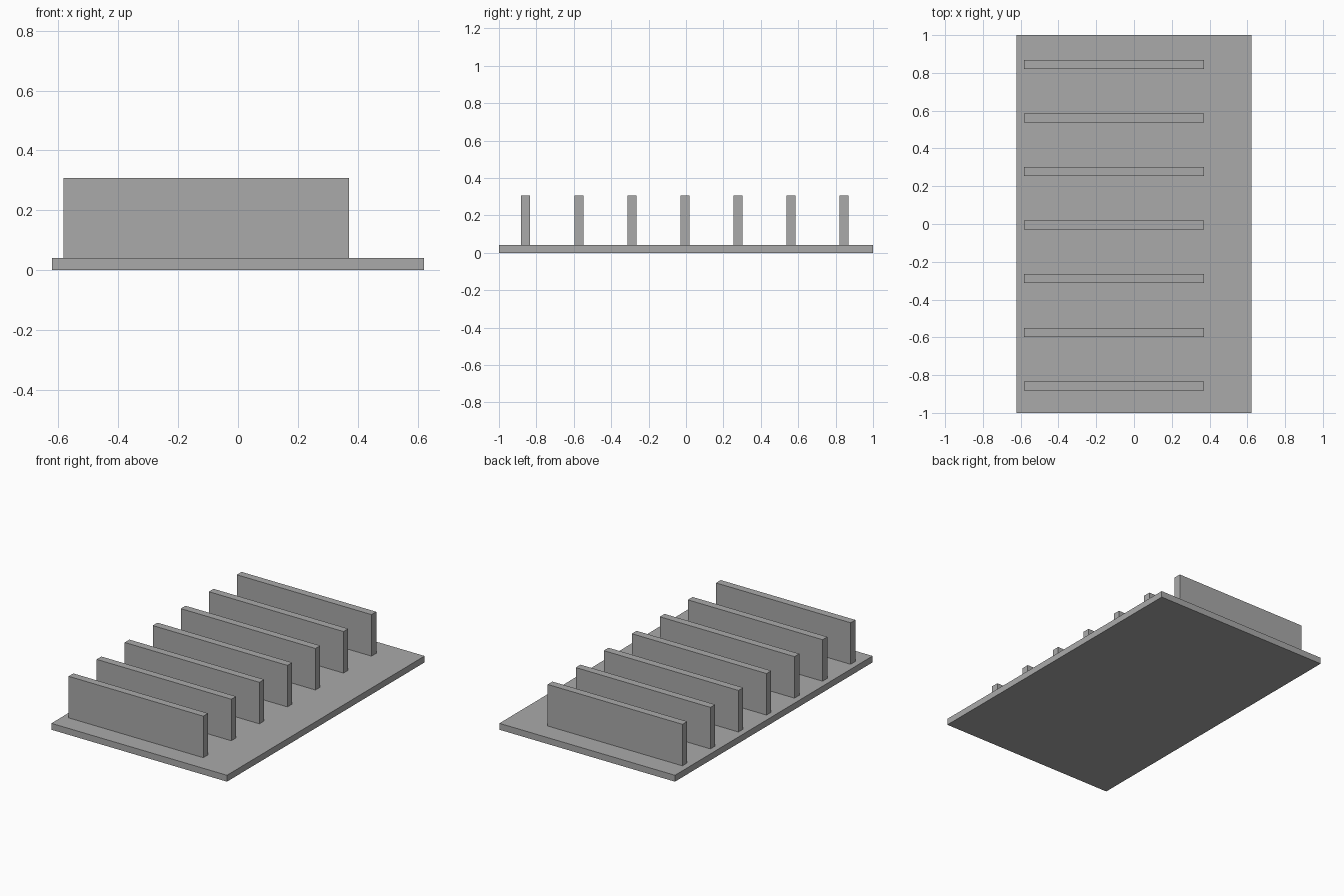
import bpy

cube = bpy.data.objects.get("Cube")
if cube:
    bpy.data.objects.remove(cube, do_unlink=True)

# Single plain grey
GREY = (0.4, 0.4, 0.4, 1)
grey = bpy.data.materials.new("plain grey")
grey.use_nodes = True
grey.diffuse_color = GREY
grey.node_tree.nodes["Principled BSDF"].inputs["Base Color"].default_value = GREY


def box(name, low, high):
    """Add a box spanning two opposite corners."""
    centre = [(a + b) / 2 for a, b in zip(low, high)]
    bpy.ops.mesh.primitive_cube_add(size=1, location=centre)
    obj = bpy.context.object
    obj.name = name
    obj.scale = [b - a for a, b in zip(low, high)]
    bpy.ops.object.transform_apply(location=False, rotation=False, scale=True)
    obj.data.materials.append(grey)
    return obj


PLATE_TOP = 0.041
FIN_TOP = 0.307
FIN_HALF = 0.024
FIRST_FIN = -0.857
SPACING = 0.2837

# Flat base plate
box("base_plate", (-0.622, -1, 0), (0.622, 1, PLATE_TOP))

# Row of upright fins, set towards one long edge
for i in range(7):
    y = FIRST_FIN + i * SPACING
    box(f"fin_{i + 1}", (-0.583, y - FIN_HALF, PLATE_TOP),
        (0.371, y + FIN_HALF, FIN_TOP))
